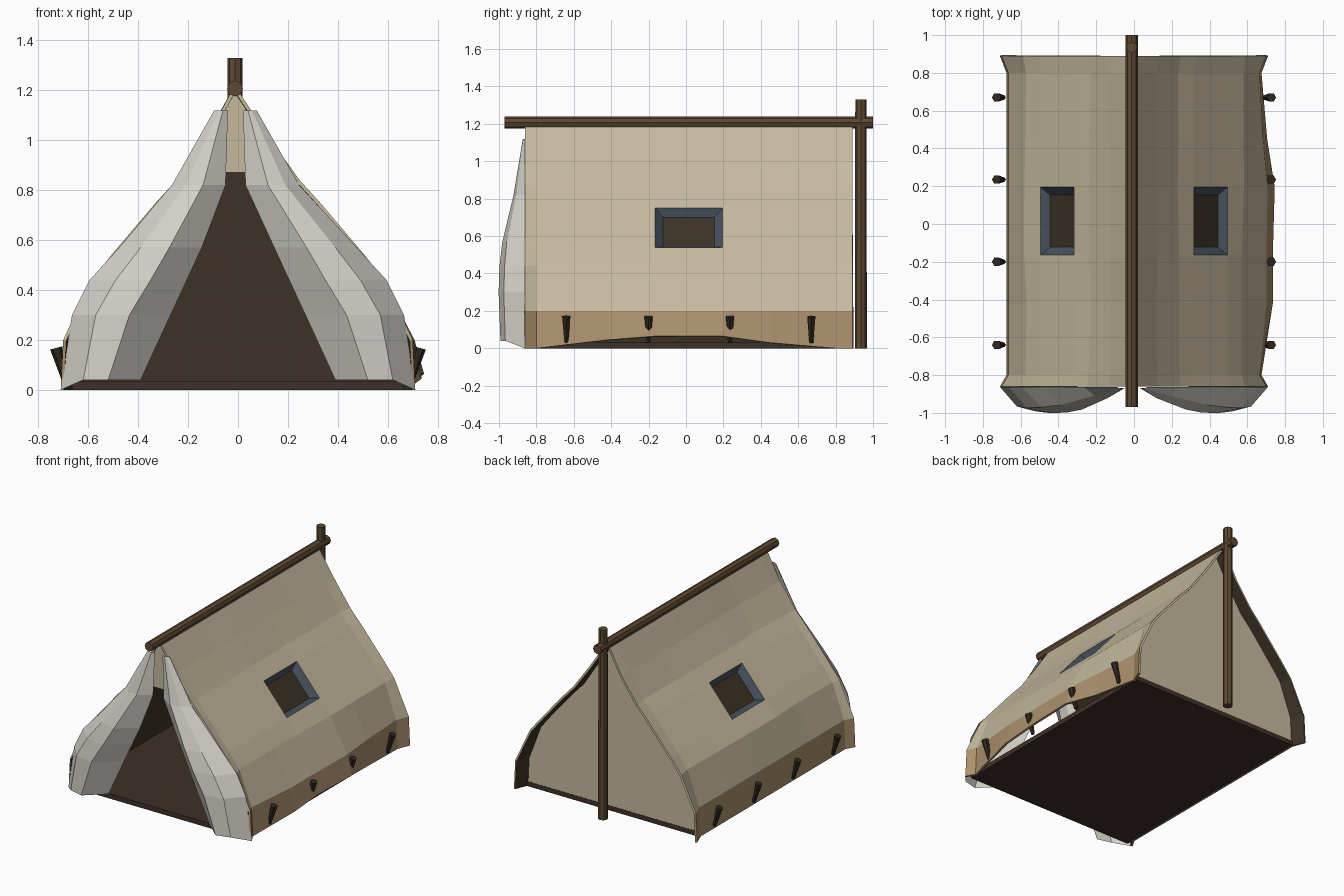
import bpy, bmesh, math, random
from mathutils import Vector

if "Cube" in bpy.data.objects:
    bpy.data.objects.remove(bpy.data.objects["Cube"])

random.seed(4)

def material(name, rgb):
    m = bpy.data.materials.new(name)
    lin = [(c / 255 / 12.92) if c < 11 else ((c / 255 + 0.055) / 1.055) ** 2.4 for c in rgb]
    m.diffuse_color = (*lin, 1)
    m.use_nodes = True
    m.node_tree.nodes["Principled BSDF"].inputs["Base Color"].default_value = m.diffuse_color
    return m

CANVAS = material("beige canvas", (198, 186, 158))
TRIM = material("tan trim", (172, 145, 110))
CURTAIN = material("pale curtain", (212, 208, 201))
WOOD = material("brown wood", (94, 73, 50))
INNER = material("dark lining", (60, 50, 38))
FLOOR = material("dark floor", (62, 49, 40))
FRAME = material("slate window frame", (70, 81, 93))
PEG = material("dark peg", (48, 40, 31))

def make(name, verts, faces, mats, rule=None):
    me = bpy.data.meshes.new(name)
    me.from_pydata([tuple(v) for v in verts], [], faces)
    for m in mats:
        me.materials.append(m)
    if rule:
        for p in me.polygons:
            p.material_index = rule(p)
    ob = bpy.data.objects.new(name, me)
    bpy.context.collection.objects.link(ob)
    return ob

def rod(name, a, b, r1, r2, mat, sides=8):
    a, b = Vector(a), Vector(b)
    bpy.ops.mesh.primitive_cone_add(vertices=sides, radius1=r1, radius2=r2,
                                    depth=(b - a).length, location=(a + b) / 2)
    ob = bpy.context.object
    ob.name = name
    ob.rotation_euler = (b - a).to_track_quat('Z', 'Y').to_euler()
    ob.data.materials.append(mat)

def grid_faces(rows, cols, skip=()):
    return [(r * cols + c, r * cols + c + 1, (r + 1) * cols + c + 1, (r + 1) * cols + c)
            for r in range(rows - 1) for c in range(cols - 1) if (r, c) not in skip]

APEX = -0.012
PROFILE = [(0.012, 1.2), (0.125, 1.01), (0.235, 0.84), (0.317, 0.75),
           (0.495, 0.54), (0.575, 0.44), (0.665, 0.2), (0.675, 0.0)]
YS = [-0.86, -0.8, -0.42, -0.165, 0.195, 0.45, 0.8, 0.89]
BULGE = [0, 0, 0.06, 0.06, 0.07, 0.03, 0, 0]      # right hem pushed out
LIFT = [0, 0, 0.045, 0.065, 0.065, 0.03, 0, 0]    # right hem raised

# Roof sheets: draped canvas with a tan hem and a window hole
def roof(s, name):
    verts = []
    for r, (x, z) in enumerate(PROFILE):
        for c, y in enumerate(YS):
            px, pz = x, z
            end = c in (0, len(YS) - 1)
            if end and r >= 2:
                px += 0.035 if z < 0.4 else 0.012
            elif r and not end and r not in (3, 4):
                px += random.uniform(-0.008, 0.008) if z > 0.3 else 0
            if s > 0 and r == 7:
                px, pz = px + BULGE[c], pz + LIFT[c]
            elif s > 0 and r == 6:
                px += BULGE[c] * 0.6
            verts.append((s * px + (APEX if r == 0 else 0), y, pz))
    ob = make(name, verts, grid_faces(len(PROFILE), len(YS), {(3, 3)}),
              [CANVAS, TRIM, INNER, INNER], lambda p: 1 if p.center.z < 0.2 else 0)
    bm = bmesh.new()
    bm.from_mesh(ob.data)
    bm.normal_update()
    bmesh.ops.reverse_faces(bm, faces=[f for f in bm.faces if f.normal.x * s < 0])
    bm.to_mesh(ob.data)
    bm.free()
    mod = ob.modifiers.new("thickness", 'SOLIDIFY')
    mod.thickness = 0.014
    mod.offset = -1
    mod.material_offset = 2

# Recessed window: sloping frame around a dark pane
def window(s, name):
    (x0, z0), (x1, z1) = PROFILE[3], PROFILE[4]
    y0, y1 = YS[3], YS[4]
    outer = [Vector((x0, y0, z0)), Vector((x0, y1, z0)),
             Vector((x1, y1, z1)), Vector((x1, y0, z1))]
    d = (outer[3] - outer[0]).normalized()
    n = Vector((-d.z, 0, d.x))
    inner = [p + d * (0.033 * (1 if i < 2 else -1)) - n * 0.038
             + Vector((0, 0.042 if i in (0, 3) else -0.042, 0)) for i, p in enumerate(outer)]
    verts = [Vector((s * v.x, v.y, v.z)) for v in outer + inner]
    faces = [(i, (i + 1) % 4, (i + 1) % 4 + 4, i + 4) for i in range(4)] + [(4, 5, 6, 7)]
    if s > 0:
        faces = [f[::-1] for f in faces]
    make(name, verts, faces, [FRAME, INNER], lambda p: 1 if p.index == 4 else 0)

# Front curtains: bulging faceted flaps, rows of z, bulge, x from inner to outer edge
ROWS = [(1.12, 0.01, .03, .05, .065, .085), (0.82, 0.06, .04, .13, .2, .255),
        (0.57, 0.12, .145, .275, .39, .475), (0.44, 0.135, .205, .35, .49, .595),
        (0.30, 0.14, .27, .435, .57, .665), (0.04, 0.13, .39, .52, .62, .71)]

def curtain(s, name):
    verts = []
    for z, b, *xs in ROWS:
        for x, k in zip(xs, (0.1, 1, 0.8, 0)):
            low = z == 0.04 and k == 0
            verts.append((s * x - 0.01 * (z > 0.8), -0.862 - b * k, 0 if low else z))
    faces = grid_faces(len(ROWS), 4)
    if s > 0:
        faces = [f[::-1] for f in faces]
    make(name, verts, faces, [CURTAIN])

for s, side in ((1, "right"), (-1, "left")):
    roof(s, side + "_roof_canvas")
    window(s, side + "_window")
    curtain(s, side + "_front_curtain")
    # Pegs along the hem, leaning outwards
    for i, y in enumerate((-0.64, -0.2, 0.235, 0.67)):
        rod(f"{side}_peg_{i + 1}", (s * 0.69, y, 0.03), (s * 0.728, y, 0.168),
            0.012, 0.025, PEG, 6)

# Back wall: canvas outside, dark lining inside
half = [(x - 0.018, z) for x, z in PROFILE[1:-1]] + [(0.655, 0.03)]
outline = [(APEX, 1.18)] + half + [(-x, z) for x, z in reversed(half)]
n = len(outline)
for name, y, mat, flip in (("back_wall", 0.812, CANVAS, True), ("back_lining", 0.804, INNER, False)):
    face = tuple(range(n))
    # outline runs clockwise seen from the front
    make(name, [(x, y, z) for x, z in outline], [face if flip else face[::-1]], [mat])

# Small canvas gusset above the doorway
make("door_gusset", [(APEX, -0.85, 1.19), (-0.2, -0.85, 0.87), (0.2, -0.85, 0.87)],
     [(0, 1, 2)], [CANVAS])

# Floor slab
bpy.ops.mesh.primitive_cube_add(size=1, location=(0, -0.022, 0.017))
floor = bpy.context.object
floor.name = "floor"
floor.scale = (1.33, 1.67, 0.034)
floor.data.materials.append(FLOOR)

# Ridge pole and rear upright
rod("ridge_pole", (APEX, -0.97, 1.207), (APEX, 1.0, 1.207), 0.032, 0.032, WOOD)
rod("rear_pole", (APEX, 0.935, 0), (APEX, 0.935, 1.33), 0.032, 0.03, WOOD)
